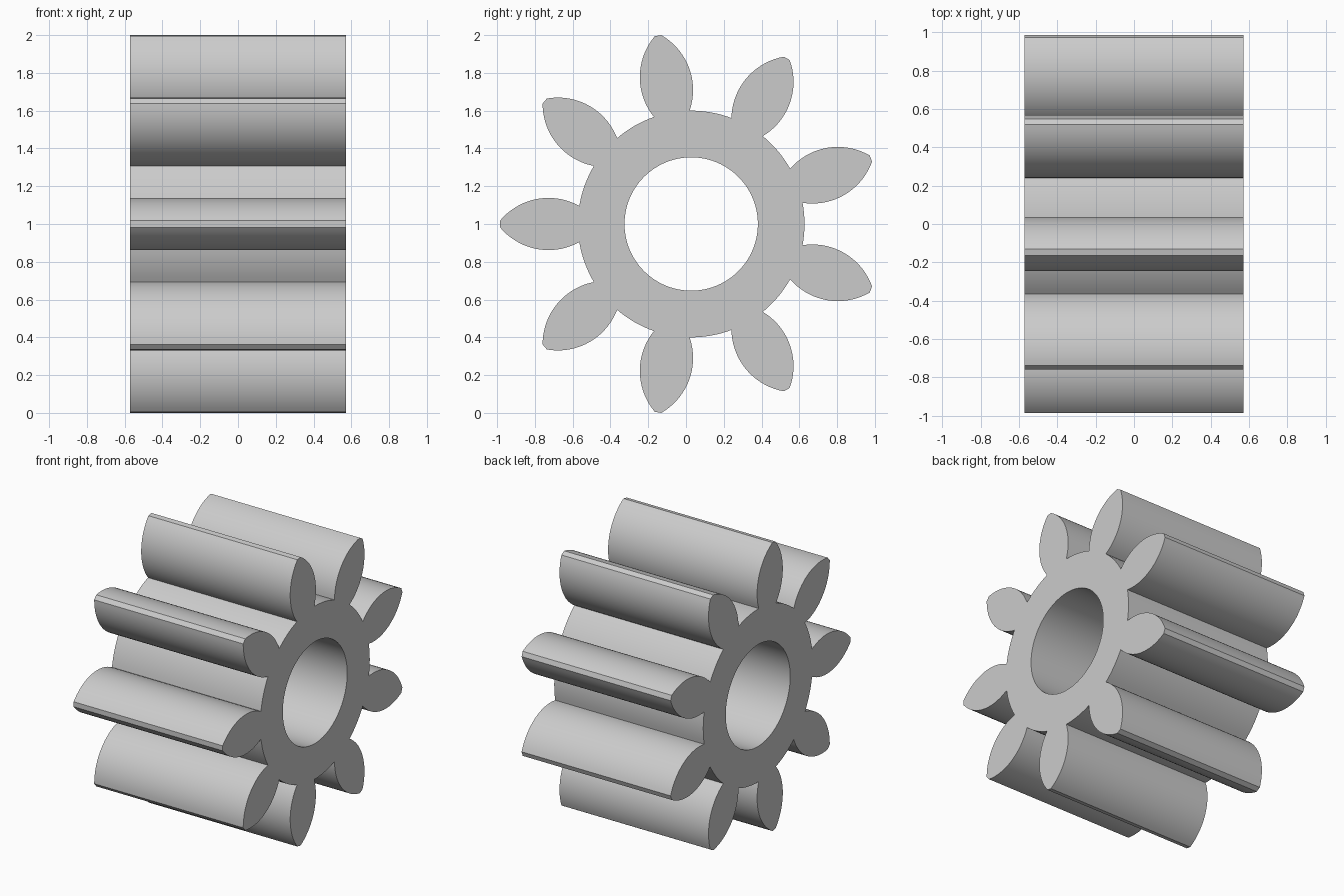
import bpy, bmesh
from math import sin, cos, pi, asin, sqrt, atan2, radians

cube = bpy.data.objects.get("Cube")
if cube:
    bpy.data.objects.remove(cube, do_unlink=True)

TEETH = 9
BORE, ROOT, TIP = 0.353, 0.60, 1.0126
HALF_LENGTH = 0.5715
AXIS_Y, AXIS_Z = 0.0275, 1.0
# Each tooth flank is one circular arc, in (radial, sideways) coordinates
FLANK_R, FLANK_U, HALF_WIDTH = 0.335, 0.755, 0.138
ROOT_W, TIP_W = 0.095, 0.0165
FLANK_STEPS, VALLEY_STEPS, BORE_STEPS = 18, 8, 96


def flank():
    """Points of one flank from root to tip."""
    u0 = sqrt(ROOT ** 2 - ROOT_W ** 2)
    u1 = sqrt(TIP ** 2 - TIP_W ** 2)
    a0, a1 = asin((u0 - FLANK_U) / FLANK_R), asin((u1 - FLANK_U) / FLANK_R)
    pts = []
    for i in range(FLANK_STEPS + 1):
        a = a0 + (a1 - a0) * i / FLANK_STEPS
        pts.append((FLANK_U + FLANK_R * sin(a),
                    HALF_WIDTH - FLANK_R * (1 - cos(a))))
    return pts


def outline():
    """Closed gear outline: flank, tip, mirrored flank and valley per tooth."""
    side = flank()
    tooth = [(u, -w) for u, w in side] + side[::-1]
    half = atan2(side[0][1], side[0][0])
    pitch = 2 * pi / TEETH
    pts = []
    for k in range(TEETH):
        t = pi + k * pitch
        pts += [(u * cos(t) - w * sin(t), u * sin(t) + w * cos(t)) for u, w in tooth]
        for i in range(1, VALLEY_STEPS):
            a = t + half + (pitch - 2 * half) * i / VALLEY_STEPS
            pts.append((ROOT * cos(a), ROOT * sin(a)))
    return pts


def add_loop(bm, pts):
    verts = [bm.verts.new((-HALF_LENGTH, y + AXIS_Y, z + AXIS_Z)) for y, z in pts]
    return [bm.edges.new((v, verts[i - 1])) for i, v in enumerate(verts)]


# Toothed section with a round bore, extruded along the axle direction
bm = bmesh.new()
bore = [(BORE * cos(2 * pi * i / BORE_STEPS), BORE * sin(2 * pi * i / BORE_STEPS))
        for i in range(BORE_STEPS)]
edges = add_loop(bm, outline()) + add_loop(bm, bore)
bmesh.ops.triangle_fill(bm, use_beauty=True, use_dissolve=False,
                        edges=edges, normal=(1, 0, 0))
result = bmesh.ops.extrude_face_region(bm, geom=bm.faces[:], use_keep_orig=True)
moved = [g for g in result["geom"] if isinstance(g, bmesh.types.BMVert)]
bmesh.ops.translate(bm, verts=moved, vec=(2 * HALF_LENGTH, 0, 0))
bmesh.ops.recalc_face_normals(bm, faces=bm.faces[:])

mesh = bpy.data.meshes.new("pinion_gear")
bm.to_mesh(mesh)
bm.free()
gear = bpy.data.objects.new("pinion_gear", mesh)
bpy.context.collection.objects.link(gear)

# Plain grey material
grey = bpy.data.materials.new("plain_grey")
grey.use_nodes = True
colour = (0.6, 0.6, 0.6, 1)
grey.diffuse_color = colour
grey.node_tree.nodes["Principled BSDF"].inputs["Base Color"].default_value = colour
mesh.materials.append(grey)

# Smooth flanks and bore, crisp corners
bpy.ops.object.select_all(action="DESELECT")
gear.select_set(True)
bpy.context.view_layer.objects.active = gear
bpy.ops.object.shade_smooth_by_angle(angle=radians(25))
